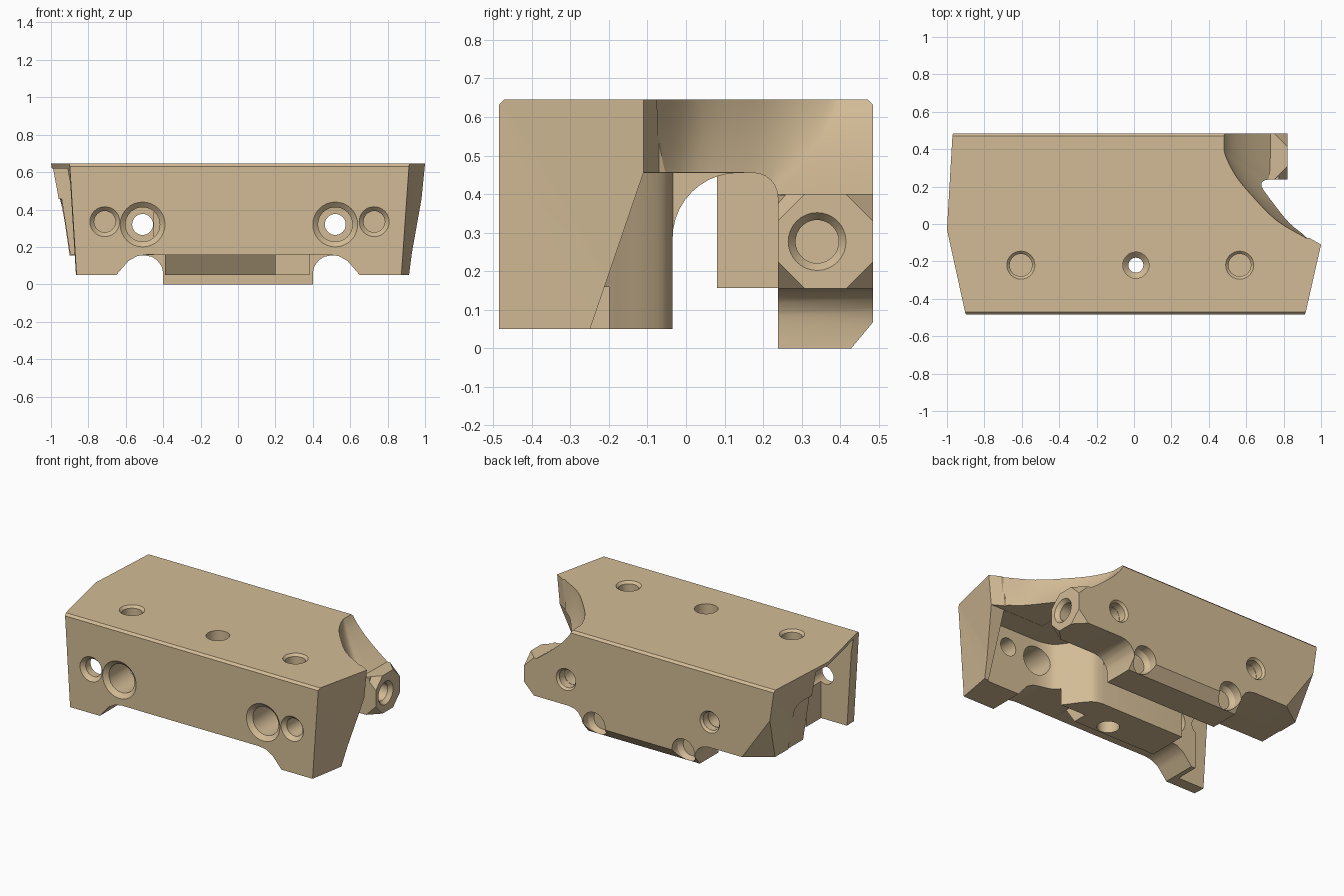
import bpy, bmesh, math
from mathutils import Vector

if "Cube" in bpy.data.objects:
    bpy.data.objects.remove(bpy.data.objects["Cube"])

tan = bpy.data.materials.new("tan")
tan.diffuse_color = (0.65, 0.50, 0.305, 1)
tan.use_nodes = True
tan.node_tree.nodes["Principled BSDF"].inputs["Base Color"].default_value = tan.diffuse_color


def finish(name, bm):
    bmesh.ops.triangulate(bm, faces=bm.faces)
    bmesh.ops.recalc_face_normals(bm, faces=bm.faces)
    me = bpy.data.meshes.new(name)
    bm.to_mesh(me)
    bm.free()
    me.materials.append(tan)
    ob = bpy.data.objects.new(name, me)
    bpy.context.collection.objects.link(ob)
    return ob


def loft(name, rings):
    """Closed solid through rings with equal point counts."""
    bm = bmesh.new()
    vs = [[bm.verts.new(p) for p in r] for r in rings]
    n = len(vs[0])
    for a, b in zip(vs, vs[1:]):
        for i in range(n):
            j = (i + 1) % n
            bm.faces.new((a[i], a[j], b[j], b[i]))
    bm.faces.new(vs[0][::-1])
    bm.faces.new(vs[-1])
    return finish(name, bm)


def hull(name, pts):
    bm = bmesh.new()
    for p in pts:
        bm.verts.new(p)
    bmesh.ops.convex_hull(bm, input=bm.verts)
    return finish(name, bm)


def along_x(name, yz, x0, x1):
    return loft(name, [[(x, y, z) for y, z in yz] for x in (x0, x1)])


def along_y(name, xz, y0, y1):
    return loft(name, [[(x, y, z) for x, z in xz] for y in (y0, y1)])


def bore(axis, start, steps, n=32):
    """Turned cutter: steps are (distance along axis, radius)."""
    d = Vector(axis)
    u = d.orthogonal().normalized()
    v = d.cross(u)
    return loft("bore", [[Vector(start) + d * t + r * (u * math.cos(2 * math.pi * i / n)
                + v * math.sin(2 * math.pi * i / n)) for i in range(n)] for t, r in steps])


def measure(me):
    """Volume and count of open edges."""
    bm = bmesh.new()
    bm.from_mesh(me)
    bmesh.ops.triangulate(bm, faces=bm.faces)
    res = bm.calc_volume(), sum(not e.is_manifold for e in bm.edges)
    bm.free()
    return res


def boolean(ob, tool, op='DIFFERENCE'):
    """Apply a boolean, keeping the first solver that gives a sound solid."""
    v0, vt = measure(ob.data)[0], abs(measure(tool.data)[0])
    found = []
    for solver in ('MANIFOLD', 'EXACT', 'FLOAT'):
        m = ob.modifiers.new("cut", 'BOOLEAN')
        m.operation, m.solver, m.object = op, solver, tool
        m.use_hole_tolerant = True
        bpy.context.view_layer.update()
        dg = bpy.context.evaluated_depsgraph_get()
        me = bpy.data.meshes.new_from_object(ob.evaluated_get(dg))
        ob.modifiers.clear()
        v, opened = measure(me)
        change = (v0 - v) if op == 'DIFFERENCE' else (v - v0)
        if 1e-6 < change < vt + 1e-4 and v > .05:
            found.append((opened, len(found), me))
            if opened == 0:
                break
    if found:
        ob.data = min(found, key=lambda f: f[:2])[2]
    bpy.data.objects.remove(tool, do_unlink=True)


def smooth_curve(pts, n=4):
    out = []
    for i in range(len(pts) - 1):
        p = [Vector(pts[min(max(i + k, 0), len(pts) - 1)]) for k in (-1, 0, 1, 2)]
        for t in [j / n for j in range(n)]:
            out.append(.5 * (2 * p[1] + (p[2] - p[0]) * t + (2 * p[0] - 5 * p[1] + 4 * p[2] - p[3]) * t * t
                             + (3 * p[1] - p[0] - 3 * p[2] + p[3]) * t ** 3))
    return out + [Vector(pts[-1])]


# Main block with tapered ends
top = [(-.97, .485), (-1, -.03), (-.9, -.485), (.915, -.485),
       (1, -.11), (.93, -.07), (.80, .24), (.74, .485)]
bot = [(-.875, .485), (-.88, -.03), (-.86, -.485), (.87, -.485),
       (.935, -.11), (.86, -.07), (.74, .24), (.74, .485)]
block = loft("block", [[(x, y, 0) for x, y in bot], [(x, y, .645) for x, y in top]])

# Small chamfers on the long top edges
for s in (-1, 1):
    boolean(block, along_x("edge_cut", [(s * .471, .66), (s * .471, .645), (s * .485, .631),
                                        (s * .5, .631), (s * .5, .66)], -1.3, 1.3))

# Curved scoop in the upper right corner
lower = [(.93, -.07), (.86, 0), (.79, .1), (.735, .18), (.72, .22), (.73, .3), (.735, .6)]
upper = [(.92, -.075), (.76, .02), (.63, .15), (.54, .26), (.485, .37), (.478, .43), (.478, .6)]
rings = []
for k in range(9):
    t = k / 8
    z = .398 + t * .255
    ring = [a.lerp(b, 1 - (1 - t) ** 1.4) for a, b in zip(smooth_curve(lower), smooth_curve(upper))]
    rings.append([(p.x, p.y, z) for p in ring] + [(1.4, .6, z), (1.4, -.07, z)])
boolean(block, loft("scoop", rings))

# Arched channel along the whole underside
arch = [(-.035, -.1), (-.035, .28)]
arch += [(.135 - .17 * math.cos(a), .285 + .17 * math.sin(a))
         for a in [math.pi / 2 * i / 10 for i in range(1, 11)]]
arch += [(.175 + .063 * math.sin(a), .392 + .063 * math.cos(a))
         for a in [math.pi / 2 * i / 6 for i in range(7)]]
arch += [(.238, -.1)]
boolean(block, along_x("channel", arch, -1.3, 1.3))

# Slanted openings at both ends of the front wall
for x0, x1 in ((.6, 1.3), (-1.3, -.6)):
    boolean(block, along_x("end_opening", [(-.3, -.1), (-.11, .456), (.15, .456), (.15, -.1)], x0, x1))

# Pockets that thin the front wall, with a flared central bulge between them
right_flare = smooth_curve([(.2, -.034), (.26, -.05), (.31, -.1), (.36, -.17), (.41, -.23), (.48, -.255), (.56, -.26)])
left_flare = smooth_curve([(-.39, -.034), (-.392, -.15), (-.41, -.22), (-.46, -.255), (-.52, -.26)])
for flare, x0, end in ((right_flare, .2, .885), (left_flare, -.39, -.86)):
    plan = [(x0, .15)] + [tuple(p) for p in flare] + [(end, -.26), (end, .15)]
    boolean(block, loft("pocket", [[(x, y, z) for x, y in plan] for z in (-.1, .455)]))

# Front wall underside, its shallow arch and the sloped bulge face
boolean(block, along_x("front_base", [(-.7, -.2), (.05, -.2), (.05, .05), (-.7, .05)], -1.3, 1.3))
half = [(.65, -.02), (.65, .05), (.62, .085), (.585, .125), (.54, .15), (.49, .158)]
prof = half + [(-x, z) for x, z in half[::-1]]
boolean(block, loft("front_arch", [[(x, -.7, z) for x, z in prof],
                                   [(x, -.37 + (.158 - z) * .7, z) for x, z in prof]]))
for s, x, y in ((1, .2, -.2), (-1, -.391, .1)):
    boolean(block, along_y("arch_side", [(s * a, b + .0005) for a, b in half] + [(x, .1585), (x, -.02)], -.72, y))

# Back wall underside: raised ends, leaving a low central foot
for s in (-1, 1):
    step = [(.4, -.1), (.4, .06), (.408, .095), (.43, .127), (.46, .147), (.5, .155), (1.3, .155), (1.3, -.1)]
    boolean(block, along_y("back_step", [(s * x, z) for x, z in step], .06, .7))
    boolean(block, bore((0, 1, 0), (s * .32, .4, .08), [(0, .06), (.03, .08), (.3, .08)]))
boolean(block, along_x("foot_chamfer", [(.42, -.01), (.6, -.01), (.6, .08), (.495, .08)], -.6, .6))

# Thickened left part of the back wall, and the tall open pocket before it
boolean(block, hull("inner_step", [(x, y, z) for y in (.08, .3)
        for x, z in ((-.896, .156), (-.45, .156), (-.945, .47), (-.45, .47))]), 'UNION')
boolean(block, hull("tall_pocket", [(x, y, z) for x in (-1.3, -.68) for y in (-.41, .082) for z in (-.1, .62)]))

# Bevelled lower left corner at the back
tri = [Vector(p) for p in ((-.74, .485, .155), (-.945, .485, .45), (-.89, .38, .155))]
mid = sum(tri, Vector()) / 3
boolean(block, hull("corner_cut", [mid + (p - mid) * 1.6 for p in tri] + [Vector((-1.2, .9, -.1))]))

# Octagonal boss on the right end of the back wall
y0, y1, z0, z1, c = .238, .485, .155, .4, .07
octagon = [(y0 + c, z0), (y1 - c, z0), (y1, z0 + c), (y1, z1 - c),
           (y1 - c, z1), (y0 + c, z1), (y0, z1 - c), (y0, z0 + c)]
boss = [(.82, y, z) for y, z in octagon]
boss += [(x, y, z) for x in (.68, .75) for y in (y0, y1) for z in (z0, z1)]
boolean(block, hull("boss", boss), 'UNION')
boolean(block, bore((-1, 0, 0), (.84, .34, .277), [(0, .075), (.02, .075), (.045, .056), (.24, .056)]))

# Bolt holes through both walls and pin holes through the front wall
for s in (-1, 1):
    boolean(block, bore((0, 1, 0), (s * .515 + .005, -.52, .32),
                        [(0, .12), (.035, .12), (.06, .092), (.49, .092), (.495, .056), (1.1, .056)]))
    boolean(block, bore((0, -1, 0), (s * .515 + .005, .52, .32), [(0, .07), (.035, .07), (.05, .058), (.1, .058)]))
    boolean(block, bore((0, 1, 0), (s * .72 + .008, -.52, .335), [(0, .08), (.035, .08), (.06, .057), (.5, .057)]))

# Holes in the top face
for x in (-.605, .565):
    boolean(block, bore((0, 0, -1), (x, -.22, .67), [(0, .075), (.025, .075), (.04, .06), (.19, .06)]))
boolean(block, bore((0, 0, -1), (.01, -.22, .67),
                    [(0, .07), (.1, .07), (.13, .04), (.45, .04), (.46, .065), (.7, .065)]))

block.name = "mounting_block"
bpy.ops.object.select_all(action='DESELECT')
block.select_set(True)
bpy.context.view_layer.objects.active = block
bpy.ops.object.shade_smooth_by_angle(angle=math.radians(25))
